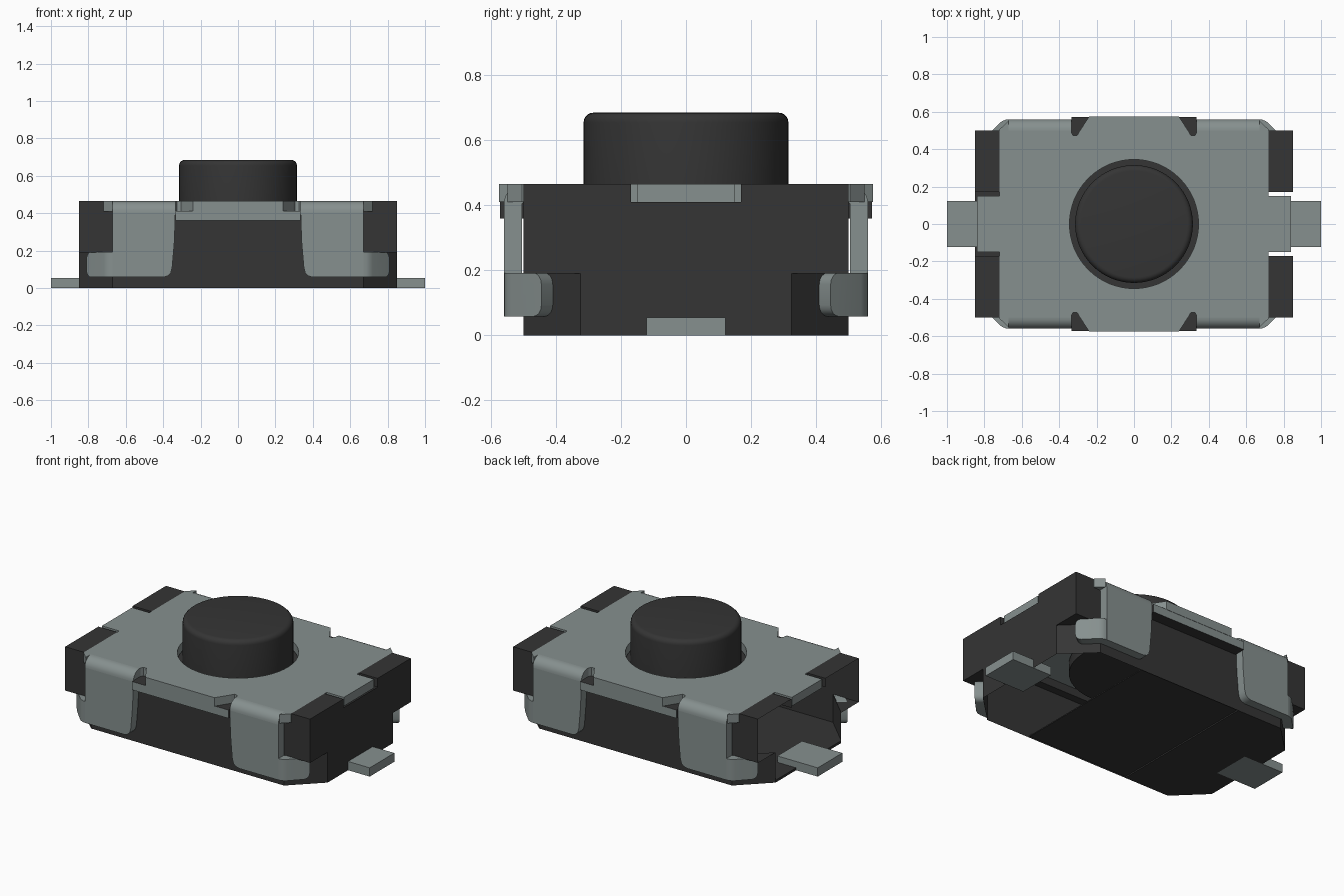
import bpy, bmesh, math

if "Cube" in bpy.data.objects:
    bpy.data.objects.remove(bpy.data.objects["Cube"], do_unlink=True)


def material(name, rgb):
    m = bpy.data.materials.new(name)
    m.use_nodes = True
    m.diffuse_color = (*rgb, 1)
    m.node_tree.nodes["Principled BSDF"].inputs["Base Color"].default_value = (*rgb, 1)
    return m


METAL = material("grey metal", (0.24, 0.28, 0.275))
PLASTIC = material("black plastic", (0.035, 0.035, 0.035))
AXES = {
    "x": lambda u, v, w: (w, u, v),
    "y": lambda u, v, w: (u, w, v),
    "z": lambda u, v, w: (u, v, w),
}


def prism(bm, pts, lo, hi, axis="z", skip=lambda f: False):
    """Extrude an outline along an axis, leaving out the faces that skip picks."""
    place = AXES[axis]
    a = [bm.verts.new(place(u, v, lo)) for u, v in pts]
    b = [bm.verts.new(place(u, v, hi)) for u, v in pts]
    faces = [bm.faces.new(a[::-1]), bm.faces.new(b)]
    n = len(pts)
    for i in range(n):
        j = (i + 1) % n
        faces.append(bm.faces.new((a[i], a[j], b[j], b[i])))
    bmesh.ops.recalc_face_normals(bm, faces=faces)
    doomed = [f for f in faces if skip(f)]
    bmesh.ops.delete(bm, geom=doomed, context="FACES")


def rect(x0, x1, y0, y1):
    return [(x0, y0), (x1, y0), (x1, y1), (x0, y1)]


def finish(name, bm, mats, mirror=(False, False), smooth=False):
    me = bpy.data.meshes.new(name)
    bm.to_mesh(me)
    bm.free()
    for m in mats:
        me.materials.append(m)
    ob = bpy.data.objects.new(name, me)
    bpy.context.collection.objects.link(ob)
    if smooth:
        bpy.ops.object.select_all(action="DESELECT")
        ob.select_set(True)
        bpy.context.view_layer.objects.active = ob
        bpy.ops.object.shade_smooth_by_angle(angle=math.radians(35))
    if any(mirror):
        mod = ob.modifiers.new("Mirror", "MIRROR")
        mod.use_axis = (*mirror, False)
    return ob


# Housing: hollow shell, open at the top, at the -x end and under the +x end
def open_side(f):
    return abs(f.normal.z) > 0.9 or f.normal.x < -0.9


bm = bmesh.new()
lower = [(0.85, -0.325), (0.85, 0.325), (0.67, 0.5), (-0.67, 0.5),
         (-0.85, 0.325), (-0.85, -0.325), (-0.67, -0.5), (0.67, -0.5)]
prism(bm, lower, 0, 0.19, skip=open_side)
prism(bm, rect(-0.85, 0.85, -0.5, 0.5), 0.19, 0.41, skip=open_side)
for sx in (-1, 1):
    for sy in (-1, 1):
        # underside of the cut lower corner, and raised top corner
        tri = [(0.67, 0.5), (0.85, 0.5), (0.85, 0.325)]
        bm.faces.new([bm.verts.new((sx * x, sy * y, 0.19)) for x, y in tri])
        xs = sorted((sx * 0.72, sx * 0.85))
        ys = sorted((sy * 0.17, sy * 0.5))
        prism(bm, rect(*xs, *ys), 0.41, 0.465,
              skip=lambda f: f.normal.z < -0.9 or f.normal.x < -0.9 and sx < 0)
finish("housing", bm, [PLASTIC])

# Floor: end panel and slightly raised middle panel
bm = bmesh.new()
end = [(-0.355, -0.5), (-0.355, 0.5), (-0.67, 0.5), (-0.85, 0.325),
       (-0.85, -0.325), (-0.67, -0.5)]
prism(bm, end, 0, 0.015)
prism(bm, rect(-0.355, 0.355, -0.5, 0.5), 0.008, 0.015)
finish("floor", bm, [PLASTIC])

# Ledges on the long sides, with a metal front strip
bm = bmesh.new()
prism(bm, rect(-0.335, 0.335, 0.45, 0.573), 0.36, 0.412)
for f in bm.faces:
    f.material_index = 1 if f.normal.y > 0.9 else 0
finish("side_ledges", bm, [PLASTIC, METAL], (False, True))

# Cover plate: one quarter with round hole and notch, mirrored twice
HOLE = 0.345
arc = [(HOLE * math.sin(t), HOLE * math.cos(t))
       for t in (math.pi / 2 * i / 16 for i in range(17))]
edge = [(0.84, 0), (0.84, 0.15), (0.72, 0.15), (0.72, 0.505), (0.672, 0.55),
        (0.672, 0.5), (0.335, 0.5), (0.335, 0.49), (0.325, 0.472),
        (0.305, 0.472), (0.295, 0.49), (0.24, 0.575), (0, 0.575)]


def on_seam(f):
    c = f.calc_center_median()
    return abs(c.x) < 1e-4 or abs(c.y) < 1e-4


bm = bmesh.new()
prism(bm, arc + edge, 0.41, 0.465, skip=on_seam)
finish("cover_plate", bm, [METAL], (True, True))

# Clips: rounded bend, side plate and foot folded round the cut corner
bm = bmesh.new()
turn = [math.pi / 2 * i / 8 for i in range(9)]
bend = [(0.5 + 0.06 * math.sin(t), 0.405 + 0.06 * math.cos(t)) for t in turn]
prism(bm, bend + [(0.505, 0.405), (0.5, 0.41)], 0.335, 0.672, "x")
plate = [(0.335, 0.405), (0.34, 0.25), (0.352, 0.11), (0.36, 0.08),
         (0.375, 0.065), (0.4, 0.058), (0.672, 0.058), (0.672, 0.405)]
prism(bm, plate, 0.505, 0.56, "y")
foot = [(0.64, 0.505), (0.672, 0.505), (0.765, 0.41), (0.81, 0.445),
        (0.72, 0.538), (0.705, 0.55), (0.685, 0.558), (0.64, 0.56)]
prism(bm, foot, 0.058, 0.192)
tips = [e for e in bm.edges
        if all(v.co.x > 0.76 for v in e.verts)
        and e.verts[0].co.z == e.verts[1].co.z]
bmesh.ops.bevel(bm, geom=tips, offset=0.035, segments=4, profile=0.5,
                affect="EDGES")
finish("corner_clips", bm, [METAL], (True, True), smooth=True)

# Solder leads at both ends
bm = bmesh.new()
prism(bm, rect(0.72, 1, -0.122, 0.122), 0, 0.055)
finish("end_leads", bm, [METAL], (True, False))

# Push button: turned profile with a rounded rim and hidden flange
R, TOP, ROUND = 0.315, 0.685, 0.03
profile = [(0, 0.33), (0.37, 0.33), (0.37, 0.4), (R, 0.4)]
profile += [(R - ROUND + ROUND * math.cos(t), TOP - ROUND + ROUND * math.sin(t))
            for t in (math.pi / 2 * i / 5 for i in range(6))]
profile.append((0, TOP))
bm = bmesh.new()
vs = [bm.verts.new((r, 0, z)) for r, z in profile]
es = [bm.edges.new(p) for p in zip(vs, vs[1:])]
bmesh.ops.spin(bm, geom=vs + es, cent=(0, 0, 0), axis=(0, 0, 1),
               angle=2 * math.pi, steps=64)
bmesh.ops.remove_doubles(bm, verts=bm.verts, dist=1e-4)
bmesh.ops.recalc_face_normals(bm, faces=bm.faces)
finish("push_button", bm, [PLASTIC], smooth=True)
